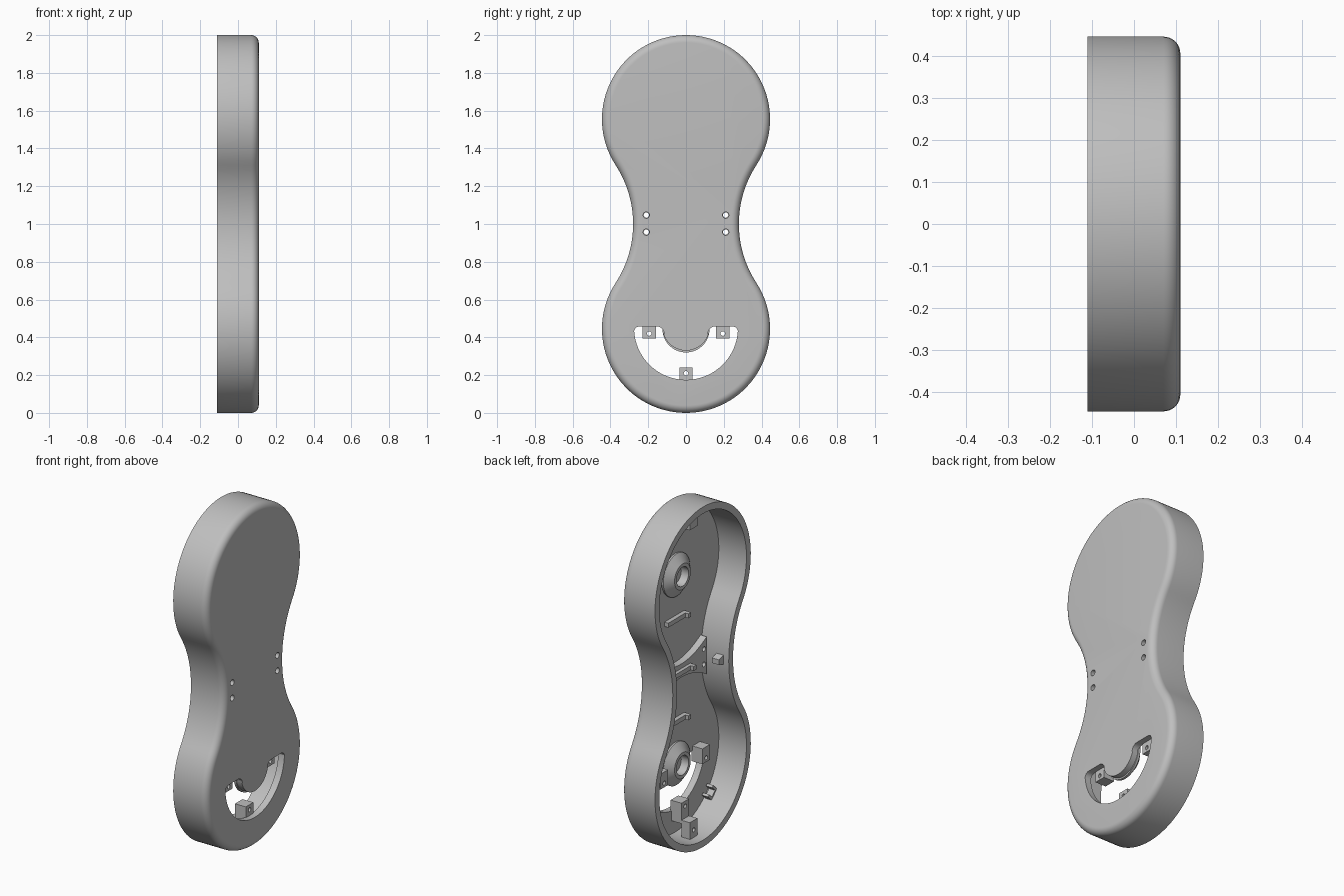
import bpy, bmesh
from math import sin, cos, pi, atan2, hypot

cube = bpy.data.objects.get("Cube")
if cube:
    bpy.data.objects.remove(cube)

grey = bpy.data.materials.new("plain grey")
grey.use_nodes = True
colour = (0.52, 0.52, 0.52, 1)
grey.diffuse_color = colour
grey.node_tree.nodes["Principled BSDF"].inputs["Base Color"].default_value = colour

FLOOR, OPEN, FACE = 0.07, -0.11, 0.11
R, LOW, HIGH = 0.445, 0.445, 1.555       # end circles
WAIST_R, WAIST_Y = 0.571, 0.851          # concave side arcs


def arc(cy, cz, r, a0, a1, n):
    """Points (y, z) along an arc, both ends included."""
    return [(cy + r * cos(a0 + (a1 - a0) * i / n),
             cz + r * sin(a0 + (a1 - a0) * i / n)) for i in range(n + 1)]


def circle(cy, cz, r, n=32):
    return arc(cy, cz, r, 0, 2 * pi, n)[:-1]


def rect(cy, cz, w, h):
    return [(cy - w / 2, cz - h / 2), (cy + w / 2, cz - h / 2),
            (cy + w / 2, cz + h / 2), (cy - w / 2, cz + h / 2)]


def outline(d):
    """Hourglass outline moved inwards by d."""
    t = atan2(HIGH - 1, WAIST_Y)
    pts = arc(0, HIGH, R - d, -t, pi + t, 64)
    pts += arc(-WAIST_Y, 1, WAIST_R + d, t, -t, 24)[1:-1]
    pts += arc(0, LOW, R - d, pi - t, 2 * pi + t, 64)
    pts += arc(WAIST_Y, 1, WAIST_R + d, pi + t, pi - t, 24)[1:-1]
    return pts


def loft(name, rings):
    """Solid through rings of (x, points), capped at both ends."""
    bm = bmesh.new()
    loops = [[bm.verts.new((x, y, z)) for y, z in pts] for x, pts in rings]
    n = len(loops[0])
    for a, b in zip(loops, loops[1:]):
        for i in range(n):
            j = (i + 1) % n
            bm.faces.new((a[i], a[j], b[j], b[i]))
    bm.faces.new(loops[0][::-1])
    bm.faces.new(loops[-1])
    bmesh.ops.recalc_face_normals(bm, faces=bm.faces)
    mesh = bpy.data.meshes.new(name)
    bm.to_mesh(mesh)
    bm.free()
    mesh.materials.append(grey)
    ob = bpy.data.objects.new(name, mesh)
    bpy.context.collection.objects.link(ob)
    return ob


def prism(name, pts, x0, x1):
    return loft(name, [(x0, pts), (x1, pts)])


def cut(ob, cutters):
    bpy.context.view_layer.objects.active = ob
    for c in cutters:
        mod = ob.modifiers.new("cut", "BOOLEAN")
        mod.operation, mod.solver, mod.object = "DIFFERENCE", "EXACT", c
        bpy.ops.object.modifier_apply(modifier=mod.name)
        bpy.data.objects.remove(c)


def smooth(ob):
    bpy.ops.object.select_all(action="DESELECT")
    ob.select_set(True)
    bpy.context.view_layer.objects.active = ob
    bpy.ops.object.shade_smooth_by_angle(angle=0.6)


def drill(y, z, r, x0=-0.2, x1=0.2):
    return prism("drill", circle(y, z, r, 20), x0, x1)


# Shell: rounded face, straight walls, hollow from the open side
fillet = 0.04
rounded = [(FACE - fillet + fillet * sin(a), outline(fillet * (1 - cos(a))))
           for a in [i * pi / 16 for i in range(9)]]
inner = outline(0.04)
shell = loft("shell", [(FLOOR, inner), (OPEN, inner), (OPEN, outline(0))] + rounded)

# Crescent opening with rounded tips
half = arc(0, 0.45, 0.275, -pi / 2, 0, 24)
half += arc(0.245, 0.428, 0.03, 0.2, pi / 2, 5)
half += arc(0.155, 0.418, 0.04, pi / 2, pi, 6)
half += arc(0, 0.455, 0.125, -0.25, -pi / 2, 16)
crescent = half + [(-y, z) for y, z in half[::-1][1:-1]]
waist_holes = [(s * 0.21, z) for s in (-1, 1) for z in (0.957, 1.047)]
cut(shell, [prism("crescent_cut", crescent, 0, 0.2)] +
    [drill(y, z, 0.017) for y, z in waist_holes])
smooth(shell)

# Waist reinforcement, narrow in the middle
top = [(y, 1.04 + 0.07 * (y / 0.235) ** 2)
       for y in [0.235 - 0.47 * i / 24 for i in range(25)]]
brace = prism("waist_brace", top + [(y, 2 - z) for y, z in top[::-1]], 0.03, FLOOR + 0.005)
cut(brace, [drill(y, z, 0.014) for y, z in waist_holes])
smooth(brace)

# Hollow conical sockets at the centre of each end
for label, z in (("lower", LOW), ("upper", HIGH)):
    socket = loft(label + "_socket", [(x, circle(0, z, r, 48)) for x, r in
                  ((FLOOR + 0.005, 0.125), (0.06, 0.125), (0.022, 0.075),
                   (0.022, 0.056), (FLOOR, 0.056))])
    smooth(socket)

# Cross bars with a raised end
for label, z, base in (("lower", 0.7, FLOOR), ("middle", 1.0, 0.035), ("upper", 1.3, FLOOR)):
    prism(label + "_bar", rect(0.01, z, 0.18, 0.026), base - 0.025, FLOOR + 0.005)
    prism(label + "_bar_end", rect(-0.07, z, 0.025, 0.026), base - 0.045, base)

# Drilled mounting tabs around the opening
for label, y, z, h in (("left", 0.195, 0.44, 0.09), ("right", -0.195, 0.44, 0.09),
                       ("middle", 0, 0.18, 0.12)):
    tab = prism(label + "_tab", rect(y, z, 0.07, h), 0.005, FLOOR + 0.005)
    cut(tab, [drill(y, 0.42 if y else 0.21, 0.012)])

# Screw bosses at both ends of the wall
for label, z in (("bottom", 0.085), ("top", 1.915)):
    boss = prism(label + "_boss", rect(0, z, 0.07, 0.11), -0.05, 0.005)
    cut(boss, [drill(0, z, 0.012, -0.2, -0.01)])

for label, s in (("left", 1), ("right", -1)):
    # Wedge catch on the waist wall
    wall = [(s * 0.25, 0.97), (s * 0.25, 1.03), (s * 0.2, 1.015), (s * 0.2, 0.985)]
    prism(label + "_waist_catch", wall, -0.075, -0.03)
    # Small U bracket on the lower wall
    ny, nz = s * 0.29, -0.28
    k = hypot(ny, nz)
    ny, nz = ny / k, nz / k
    u_shape = [(0.41, -0.035), (0.41, 0.035), (0.36, 0.035), (0.36, 0.02),
               (0.395, 0.02), (0.395, -0.02), (0.36, -0.02), (0.36, -0.035)]
    prism(label + "_bracket", [(r * ny - t * nz, LOW + r * nz + t * ny)
                               for r, t in u_shape], 0.02, 0.06)
